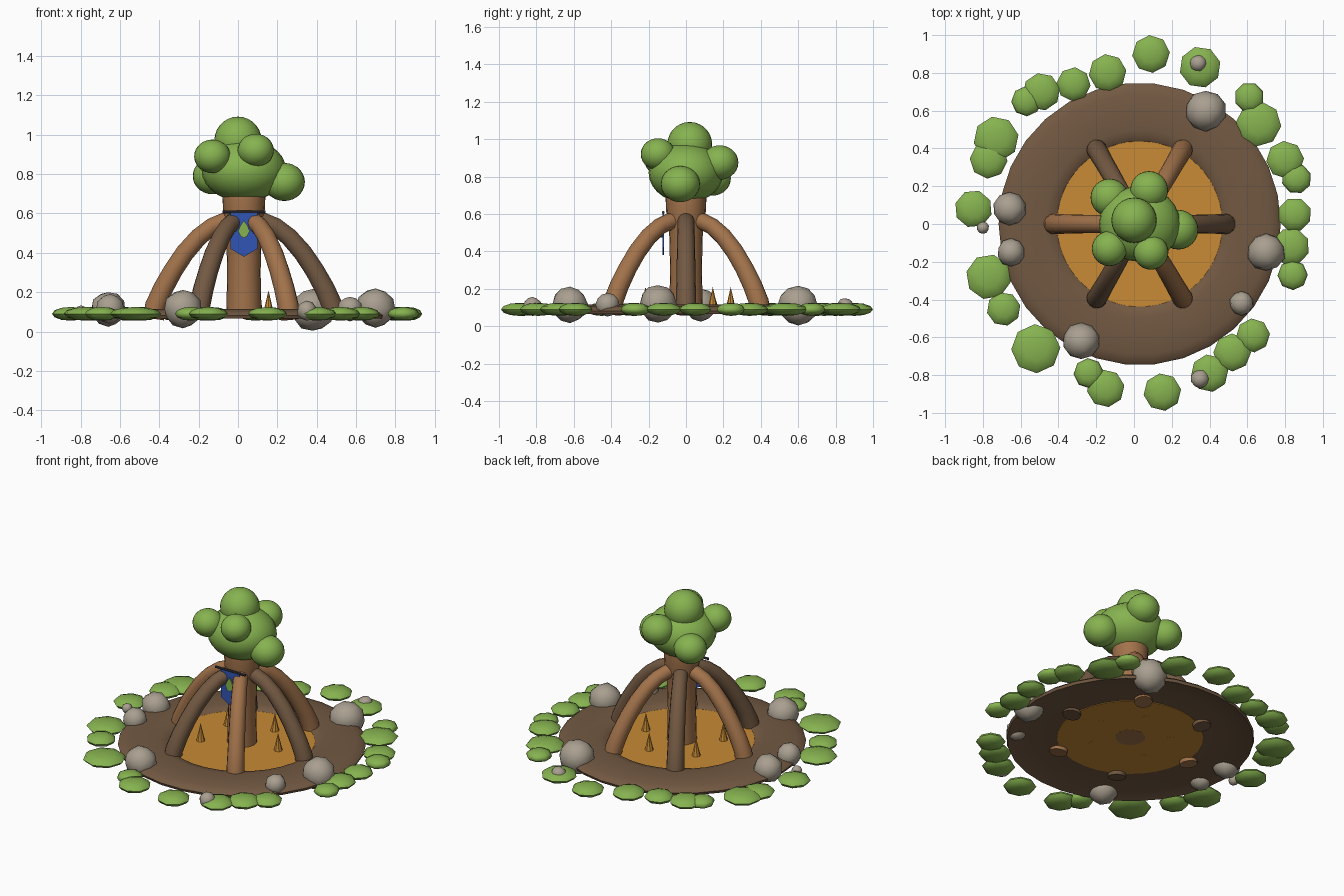
import bpy, bmesh, math, random
from mathutils import Vector

random.seed(4)
if "Cube" in bpy.data.objects:
    bpy.data.objects.remove(bpy.data.objects["Cube"])

CX = 0.03  # axis of the tree and clearing


def material(name, r, g, b):
    mat = bpy.data.materials.new(name)
    mat.use_nodes = True
    mat.diffuse_color = (r, g, b, 1)
    mat.node_tree.nodes["Principled BSDF"].inputs["Base Color"].default_value = (r, g, b, 1)
    return mat


wood = material("warm_wood", 0.36, 0.17, 0.07)
dark_wood = material("dark_wood", 0.17, 0.1, 0.055)
leaf = material("leaf_green", 0.24, 0.45, 0.08)
amber = material("amber", 0.58, 0.26, 0.035)
stone = material("grey_stone", 0.4, 0.35, 0.28)
blue = material("banner_blue", 0.03, 0.09, 0.46)
navy = material("rod_dark", 0.04, 0.04, 0.06)


def finish(name, bm, mat, loc=(0, 0, 0), smooth=40):
    """Turn a bmesh into a named, coloured object."""
    bmesh.ops.recalc_face_normals(bm, faces=bm.faces)
    mesh = bpy.data.meshes.new(name)
    bm.to_mesh(mesh)
    bm.free()
    mesh.materials.append(mat)
    obj = bpy.data.objects.new(name, mesh)
    obj.location = loc
    bpy.context.collection.objects.link(obj)
    if smooth:
        bpy.ops.object.select_all(action='DESELECT')
        obj.select_set(True)
        bpy.context.view_layer.objects.active = obj
        bpy.ops.object.shade_smooth_by_angle(angle=math.radians(smooth))
    return obj


def ball(name, loc, scale, mat, segments=24, rings=14):
    bm = bmesh.new()
    bmesh.ops.create_uvsphere(bm, u_segments=segments, v_segments=rings, radius=1)
    bmesh.ops.scale(bm, vec=scale, verts=bm.verts)
    return finish(name, bm, mat, loc, 60)


def lathe(name, profile, mat, steps, closed=False):
    """Spin (radius, z) points about the tree axis."""
    bm = bmesh.new()
    verts = [bm.verts.new((r, 0, z)) for r, z in profile]
    edges = [bm.edges.new(pair) for pair in zip(verts, verts[1:])]
    if closed:
        edges.append(bm.edges.new((verts[-1], verts[0])))
    bmesh.ops.spin(bm, geom=verts + edges, cent=(0, 0, 0), axis=(0, 0, 1),
                   angle=math.tau, steps=steps)
    bmesh.ops.remove_doubles(bm, verts=bm.verts, dist=0.0005)
    return finish(name, bm, mat, (CX, 0, 0), 50)


def cone(name, loc, r1, r2, depth, mat, segments=8, turn=None):
    bm = bmesh.new()
    bmesh.ops.create_cone(bm, cap_ends=True, segments=segments, radius1=r1, radius2=r2, depth=depth)
    obj = finish(name, bm, mat, loc)
    if turn:
        obj.rotation_euler = turn
    return obj


def plate(name, outline, y, thick, mat):
    """Extrude an (x, z) outline along y."""
    bm = bmesh.new()
    face = bm.faces.new([bm.verts.new((x, 0, z)) for x, z in outline])
    new = bmesh.ops.extrude_face_region(bm, geom=[face])["geom"]
    bmesh.ops.translate(bm, vec=(0, thick, 0),
                        verts=[v for v in new if isinstance(v, bmesh.types.BMVert)])
    return finish(name, bm, mat, (CX, y, 0), 0)


def tube(name, path, mat, angle, sides=14):
    """Skin rings around an (r, z, radius) path in a radial plane."""
    bm = bmesh.new()
    rings = []
    for i, (r, z, rad) in enumerate(path):
        a, b = path[max(i - 1, 0)], path[min(i + 1, len(path) - 1)]
        along = Vector((b[0] - a[0], 0, b[1] - a[1])).normalized()
        across = Vector((0, 1, 0))
        normal = along.cross(across)
        rings.append([bm.verts.new(Vector((r, 0, z)) + rad * (
            math.cos(t) * across + math.sin(t) * normal))
            for t in (math.tau * k / sides for k in range(sides))])
    for low, high in zip(rings, rings[1:]):
        for k in range(sides):
            n = (k + 1) % sides
            bm.faces.new((low[k], low[n], high[n], high[k]))
    bm.faces.new(rings[0])
    bm.faces.new(rings[-1])
    obj = finish(name, bm, mat, (CX, 0, 0), 50)
    obj.rotation_euler.z = angle
    return obj


# Earth ring, hollow underneath, and the amber floor inside it
lathe("earth_ring", [(0.43, 0.085), (0.45, 0.105), (0.5, 0.113), (0.6, 0.115), (0.69, 0.108),
                     (0.73, 0.097), (0.747, 0.082), (0.74, 0.065), (0.7, 0.075),
                     (0.6, 0.09), (0.48, 0.085)], dark_wood, 30, True)
cone("amber_floor", (CX, 0, 0.088), 0.44, 0.44, 0.014, amber, 30)

# Trunk
lathe("trunk", [(0, 0.08), (0.09, 0.08), (0.085, 0.3), (0.09, 0.5), (0.105, 0.6),
                (0.11, 0.7), (0.1, 0.78), (0, 0.78)], wood, 20)

# Six arching roots in alternating woods
arch = [(0.46, 0.065, 0.055), (0.45, 0.13, 0.054), (0.41, 0.22, 0.052), (0.36, 0.31, 0.05),
        (0.3, 0.4, 0.049), (0.23, 0.48, 0.047), (0.16, 0.535, 0.045), (0.1, 0.56, 0.045),
        (0.04, 0.565, 0.045)]
for i in range(6):
    tube(f"arching_root_{i + 1}", arch, wood if i % 2 else dark_wood, i * math.pi / 3)

# Amber spikes on the floor
for i, degrees in enumerate((5, 73, 145, 212, 300)):
    a = math.radians(degrees)
    cone(f"amber_spike_{i + 1}", (CX + 0.25 * math.cos(a), 0.25 * math.sin(a), 0.145),
         0.03, 0, 0.13, amber)

# Crown: one wide mass and rounded clumps
ball("crown_main", (CX, 0, 0.82), (0.215, 0.2, 0.16), leaf)
clumps = [(0, 0.02, 0.972, 0.12), (-0.13, 0.14, 0.79, 0.1), (0.08, 0.18, 0.875, 0.1),
          (0.235, -0.03, 0.76, 0.105), (-0.13, -0.13, 0.89, 0.093), (0.09, -0.15, 0.92, 0.092)]
for i, (x, y, z, r) in enumerate(clumps):
    ball(f"crown_clump_{i + 1}", (x, y, z), (r, r, r if i == 0 else r * 0.92), leaf)

# Hanging banner with its rod and leaf ornament
plate("banner", [(-0.068, 0.61), (0.068, 0.61), (0.068, 0.42), (0, 0.38), (-0.068, 0.42)],
      -0.126, 0.008, blue)
cone("banner_rod", (CX, -0.122, 0.608), 0.008, 0.008, 0.22, navy, turn=(0, math.pi / 2, 0))
plate("banner_leaf", [(0, 0.565), (0.02, 0.535), (0.029, 0.51), (0.018, 0.486), (0, 0.475),
                      (-0.018, 0.486), (-0.029, 0.51), (-0.02, 0.535)], -0.135, 0.009, leaf)

# Boulders around the rim
rocks = [(0.38, 0.6, 0.11, 0.108), (0.7, -0.15, 0.12, 0.1), (0.57, -0.42, 0.115, 0.064),
         (-0.28, -0.62, 0.115, 0.096), (-0.66, 0.08, 0.115, 0.088), (-0.65, -0.15, 0.115, 0.074),
         (0.34, 0.85, 0.105, 0.046), (0.35, -0.82, 0.105, 0.05), (-0.8, -0.02, 0.1, 0.032)]
for i, (x, y, z, r) in enumerate(rocks):
    bm = bmesh.new()
    bmesh.ops.create_icosphere(bm, subdivisions=2, radius=r)
    for v in bm.verts:
        v.co *= random.uniform(0.96, 1.04)
    low = min(v.co.z for v in bm.verts)
    finish(f"boulder_{i + 1}", bm, stone, (x, y, max(z, -low)), 35)

# Flat leafy shrubs in an outer ring
shrubs = [(.09, .9, .1), (.35, .83, .11), (.61, .67, .08), (.66, .53, .12), (.8, .34, .1),
          (.86, .24, .08), (.85, .05, .09), (.83, -.12, .1), (.84, -.27, .08), (.63, -.59, .09),
          (.52, -.68, .1), (.4, -.79, .1), (.15, -.89, .1), (-.15, -.87, .1), (-.24, -.79, .08),
          (-.52, -.66, .13), (-.69, -.45, .09), (-.77, -.28, .12), (-.85, .08, .1),
          (-.77, .34, .1), (-.73, .45, .12), (-.57, .65, .08), (-.49, .7, .1),
          (-.32, .74, .09), (-.14, .8, .1)]
for i, (x, y, r) in enumerate(shrubs):
    obj = ball(f"shrub_{i + 1}", (x, y, 0.09), (r, r, 0.035), leaf, 8, 6)
    obj.rotation_euler.z = random.uniform(0, 1)
